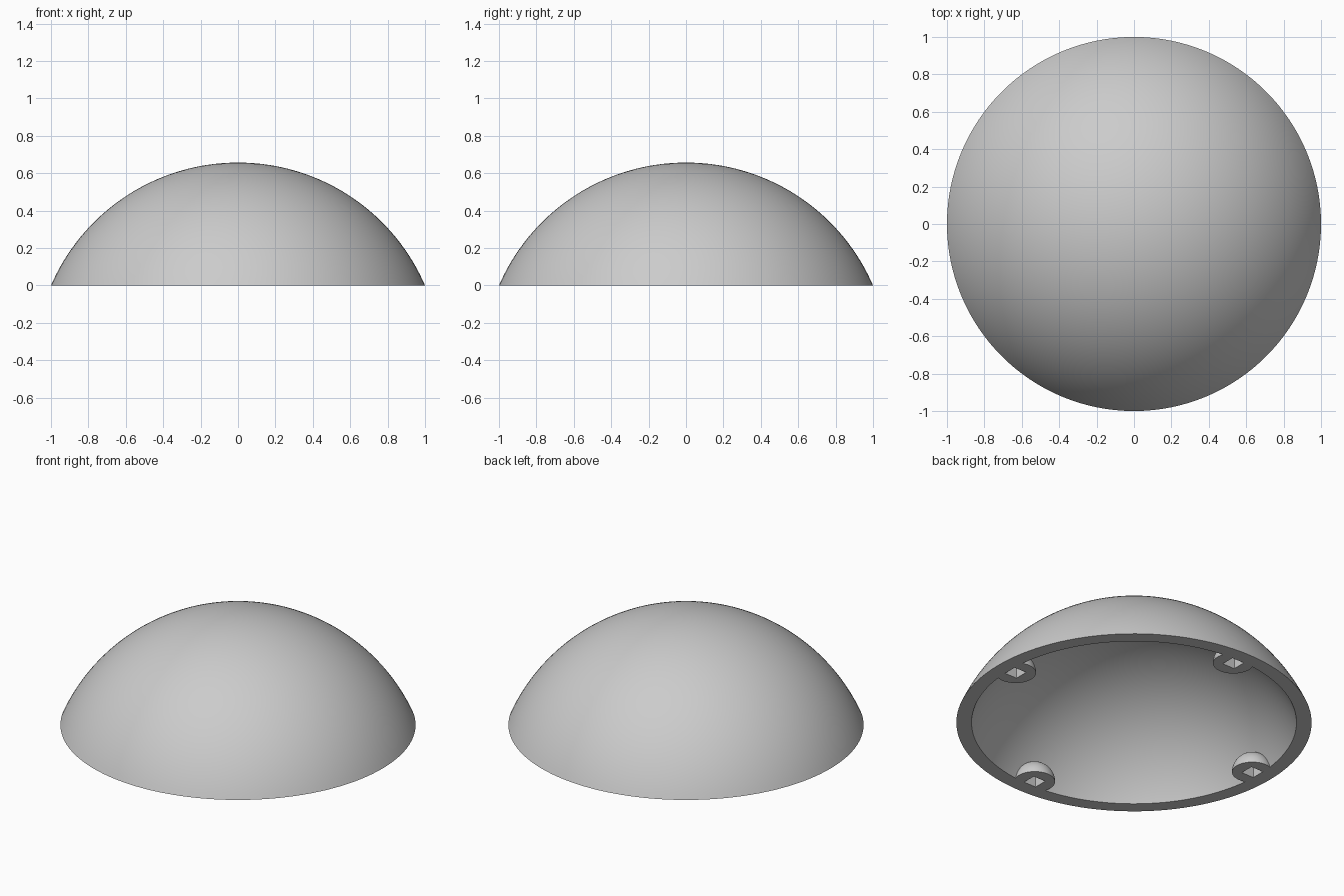
import bpy, bmesh, math
from mathutils import Matrix, Vector

cube = bpy.data.objects.get("Cube")
if cube:
    bpy.data.objects.remove(cube, do_unlink=True)

HEIGHT = 0.657
R_OUT = (1 + HEIGHT ** 2) / (2 * HEIGHT)   # sphere through the rim and the apex
CENTRE_Z = HEIGHT - R_OUT
R_IN = math.hypot(0.915, CENTRE_Z)
BOSS_DIST, BOSS_R = 0.87, 0.115
HOLE_SIDE, HOLE_DEPTH = 0.084, 0.085

grey = bpy.data.materials.new("light grey")
grey.use_nodes = True
colour = (0.6, 0.6, 0.6, 1)
grey.diffuse_color = colour
grey.node_tree.nodes["Principled BSDF"].inputs["Base Color"].default_value = colour


def make_object(name, bm):
    mesh = bpy.data.meshes.new(name)
    bmesh.ops.recalc_face_normals(bm, faces=bm.faces)
    bm.to_mesh(mesh)
    bm.free()
    mesh.materials.append(grey)
    obj = bpy.data.objects.new(name, mesh)
    bpy.context.collection.objects.link(obj)
    return obj


def combine(target, other, operation):
    mod = target.modifiers.new(operation, "BOOLEAN")
    mod.operation, mod.solver, mod.object = operation, "EXACT", other
    bpy.context.view_layer.objects.active = target
    bpy.ops.object.modifier_apply(modifier=mod.name)
    bpy.data.objects.remove(other, do_unlink=True)


def box(bm, size, location):
    bmesh.ops.create_cube(bm, size=1, matrix=Matrix.Translation(location)
                          @ Matrix.Diagonal((*size, 1)))


# Hollow dome: inner and outer arcs turned around the z axis, a little below the rim
bm = bmesh.new()
steps = 40
arcs = []
for radius in (R_OUT, R_IN):
    end = math.acos((-0.1 - CENTRE_Z) / radius)
    arcs.append([(radius * math.sin(end * i / steps), 0,
                  CENTRE_Z + radius * math.cos(end * i / steps)) for i in range(steps + 1)])
verts = [bm.verts.new(p) for p in arcs[0] + arcs[1][::-1]]
edges = [bm.edges.new(pair) for pair in zip(verts, verts[1:])]
bmesh.ops.spin(bm, geom=verts + edges, axis=(0, 0, 1), cent=(0, 0, 0),
               angle=math.tau, steps=128)
bmesh.ops.remove_doubles(bm, verts=bm.verts, dist=0.0001)
dome = make_object("dome_shell", bm)

# Four round bosses inside the rim
spots = [Vector((math.cos(a), math.sin(a), 0)) * BOSS_DIST
         for a in (i * math.pi / 2 for i in range(4))]
bm = bmesh.new()
for spot in spots:
    bmesh.ops.create_uvsphere(bm, u_segments=48, v_segments=25, radius=BOSS_R,
                              matrix=Matrix.Translation(spot))
combine(dome, make_object("bosses", bm), "UNION")

# Trim everything flat at the base
bm = bmesh.new()
box(bm, (4, 4, 1), (0, 0, -0.5))
combine(dome, make_object("base_trim", bm), "DIFFERENCE")

# Square socket in each boss
bm = bmesh.new()
for spot in spots:
    box(bm, (HOLE_SIDE, HOLE_SIDE, 2 * HOLE_DEPTH), spot)
combine(dome, make_object("sockets", bm), "DIFFERENCE")

bpy.ops.object.select_all(action="DESELECT")
dome.select_set(True)
bpy.context.view_layer.objects.active = dome
bpy.ops.object.shade_smooth_by_angle(angle=math.radians(30))
